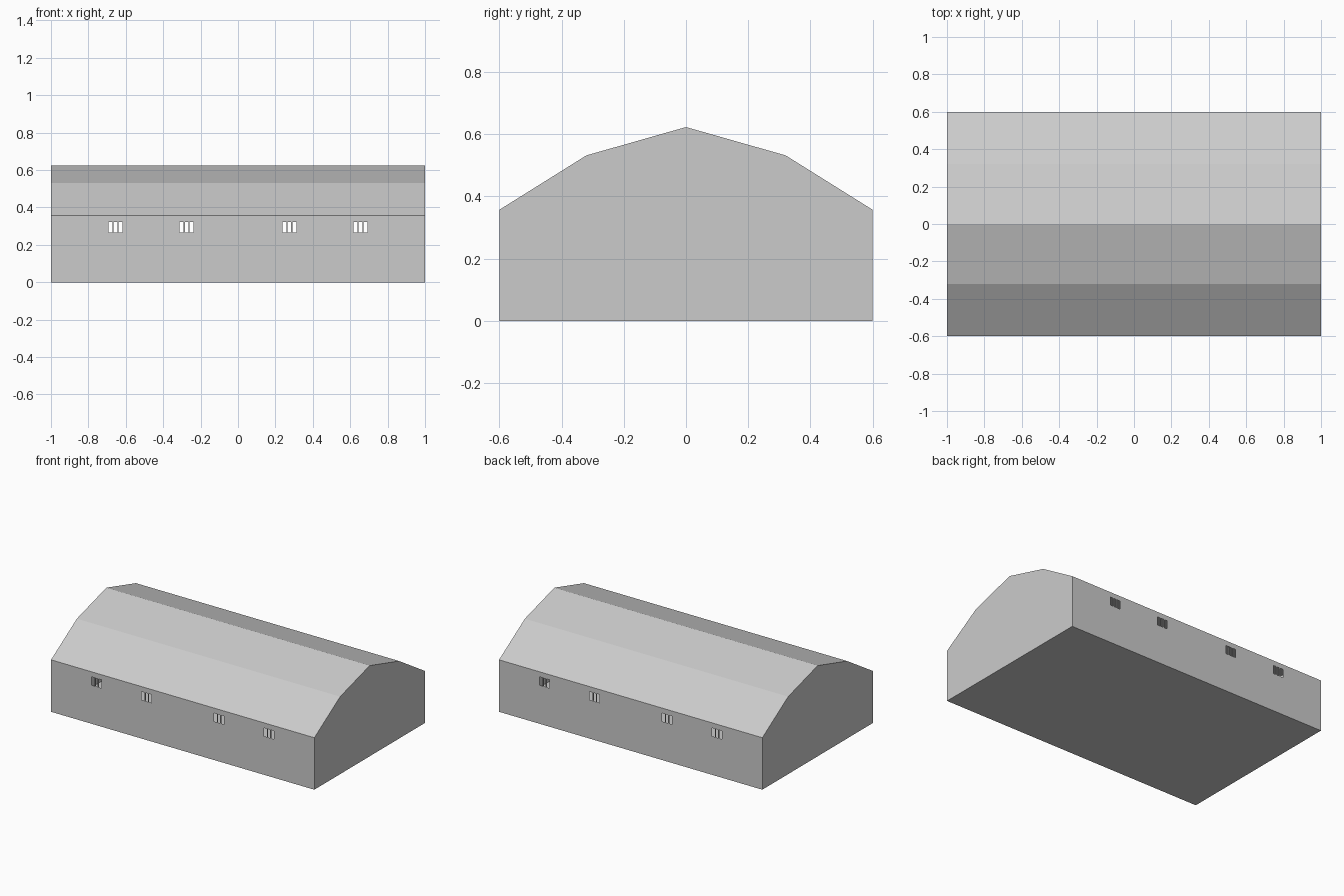
import bpy, bmesh

if "Cube" in bpy.data.objects:
    bpy.data.objects.remove(bpy.data.objects["Cube"])

WIN_X = (-0.655, -0.275, 0.275, 0.655)   # window centres
WIN_W = 0.076
WIN_Z0, WIN_Z1 = 0.265, 0.322

# Half cross-section (y, z) from floor to ridge, walls split at the window heights
half = [(-0.6, 0), (-0.6, WIN_Z0), (-0.6, WIN_Z1), (-0.6, 0.357), (-0.32, 0.532)]
profile = half + [(0, 0.623)] + [(-y, z) for y, z in reversed(half)]
xs = [-1] + [x + s * WIN_W / 2 for x in WIN_X for s in (-1, 1)] + [1]


def finish(bm, name):
    bmesh.ops.recalc_face_normals(bm, faces=bm.faces)
    mesh = bpy.data.meshes.new(name)
    bm.to_mesh(mesh)
    bm.free()
    obj = bpy.data.objects.new(name, mesh)
    bpy.context.collection.objects.link(obj)
    return obj


# Hollow hall: profile swept along x, leaving window openings in both long walls
bm = bmesh.new()
rings = [[bm.verts.new((x, y, z)) for y, z in profile] for x in xs]
n = len(profile)
for i in range(len(xs) - 1):
    for j in range(n):
        k = (j + 1) % n
        window_row = {profile[j][1], profile[k][1]} == {WIN_Z0, WIN_Z1}
        if window_row and i % 2 == 1:
            continue
        bm.faces.new((rings[i][j], rings[i][k], rings[i + 1][k], rings[i + 1][j]))
bm.faces.new(rings[0])
bm.faces.new(rings[-1])
bmesh.ops.dissolve_degenerate(bm, dist=1e-6, edges=bm.edges)
finish(bm, "hall_shell")

# Two thin upright bars in every window
bm = bmesh.new()
for x in WIN_X:
    for side in (-1, 1):
        for s in (-1, 1):
            verts = bmesh.ops.create_cube(bm, size=1)["verts"]
            bmesh.ops.scale(bm, vec=(0.006, 0.006, WIN_Z1 - WIN_Z0), verts=verts)
            bmesh.ops.translate(bm, verts=verts,
                                vec=(x + s * WIN_W / 6, side * 0.597, (WIN_Z0 + WIN_Z1) / 2))
finish(bm, "window_bars")
